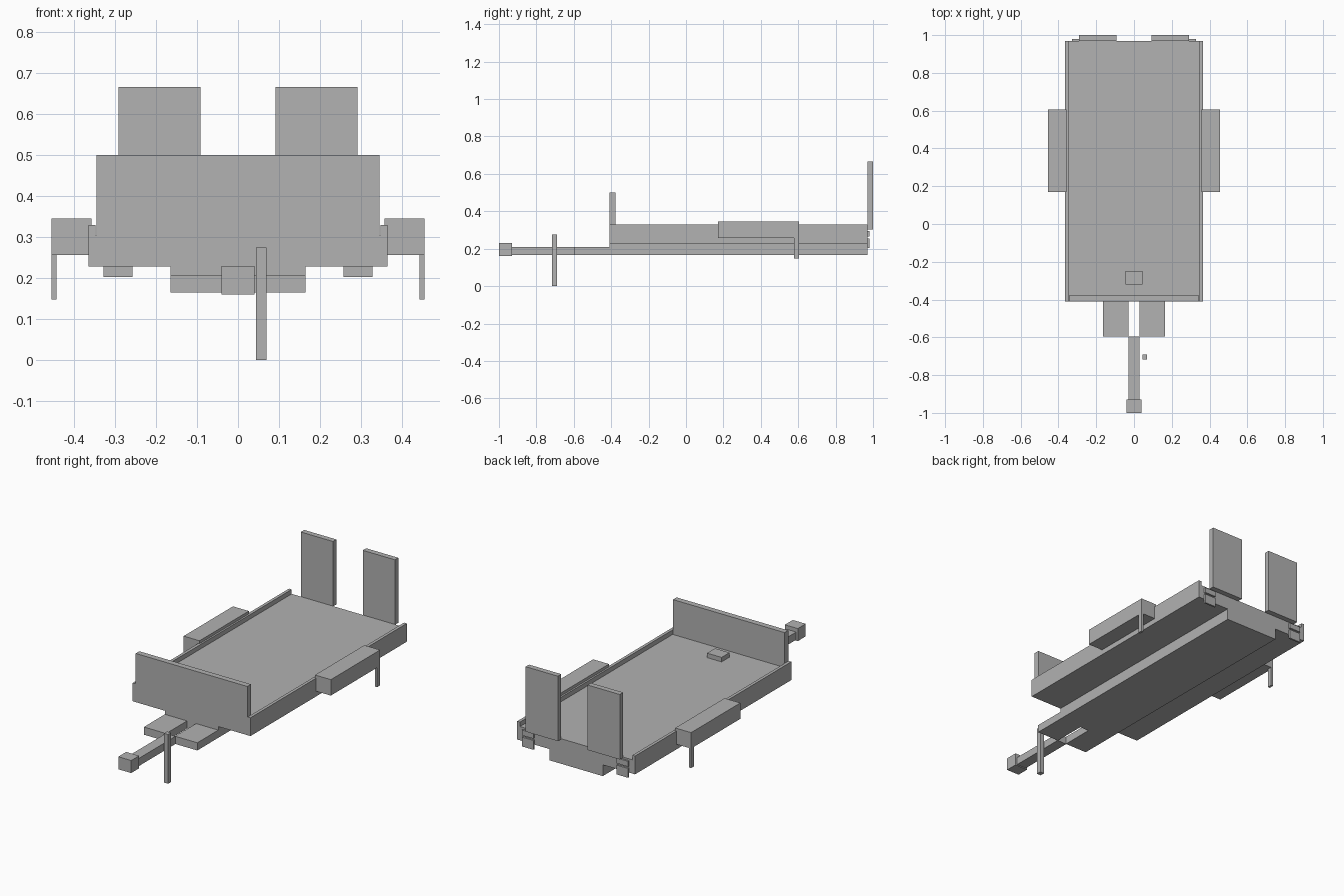
import bpy

default = bpy.data.objects.get("Cube")
if default:
    bpy.data.objects.remove(default, do_unlink=True)

grey = bpy.data.materials.new("plain_grey")
grey.use_nodes = True
grey.diffuse_color = (0.445, 0.445, 0.445, 1)
grey.node_tree.nodes["Principled BSDF"].inputs["Base Color"].default_value = grey.diffuse_color


def box(name, x, y, z):
    """Flat-faced box from (low, high) extents along each axis."""
    spans = (x, y, z)
    bpy.ops.mesh.primitive_cube_add(size=1, location=[(a + b) / 2 for a, b in spans])
    ob = bpy.context.object
    ob.name = ob.data.name = name
    ob.scale = [b - a for a, b in spans]
    bpy.ops.object.transform_apply(location=False, rotation=False, scale=True)
    ob.data.materials.append(grey)
    return ob


def pair(name, x, y, z):
    """The same box on the left (+x) and right (-x)."""
    box("left_" + name, x, y, z)
    box("right_" + name, (-x[1], -x[0]), y, z)


FRONT, REAR = -0.41, 0.97

# Load bed with side rails and headboard
box("deck", (-0.347, 0.347), (FRONT, REAR), (0.228, 0.305))
pair("side_rail", (0.347, 0.364), (FRONT, REAR), (0.228, 0.33))
box("headboard", (-0.345, 0.345), (FRONT, -0.378), (0.305, 0.5))
box("deck_block", (-0.045, 0.045), (-0.32, -0.25), (0.305, 0.33))

# Chassis, drawbar and hitch
box("chassis_beam", (-0.165, 0.165), (FRONT, REAR), (0.165, 0.228))
pair("drawbar_arm", (0.028, 0.165), (-0.595, FRONT), (0.165, 0.208))
box("tongue", (-0.03, 0.03), (-0.93, -0.595), (0.165, 0.208))
box("hitch_coupler", (-0.04, 0.04), (-1.0, -0.93), (0.16, 0.23))
box("support_leg", (0.044, 0.07), (-0.717, -0.69), (0.0, 0.275))

# Wheel covers with mud flaps
pair("fender", (0.357, 0.455), (0.17, 0.605), (0.257, 0.346))
pair("mud_flap", (0.442, 0.455), (0.578, 0.605), (0.148, 0.257))

# Raised loading ramps and tail lamps
pair("ramp", (0.092, 0.291), (REAR, 1.0), (0.303, 0.666))
pair("lower_lamp", (0.257, 0.328), (REAR, 0.98), (0.203, 0.255))
pair("upper_lamp", (0.257, 0.328), (REAR, 0.98), (0.265, 0.295))
